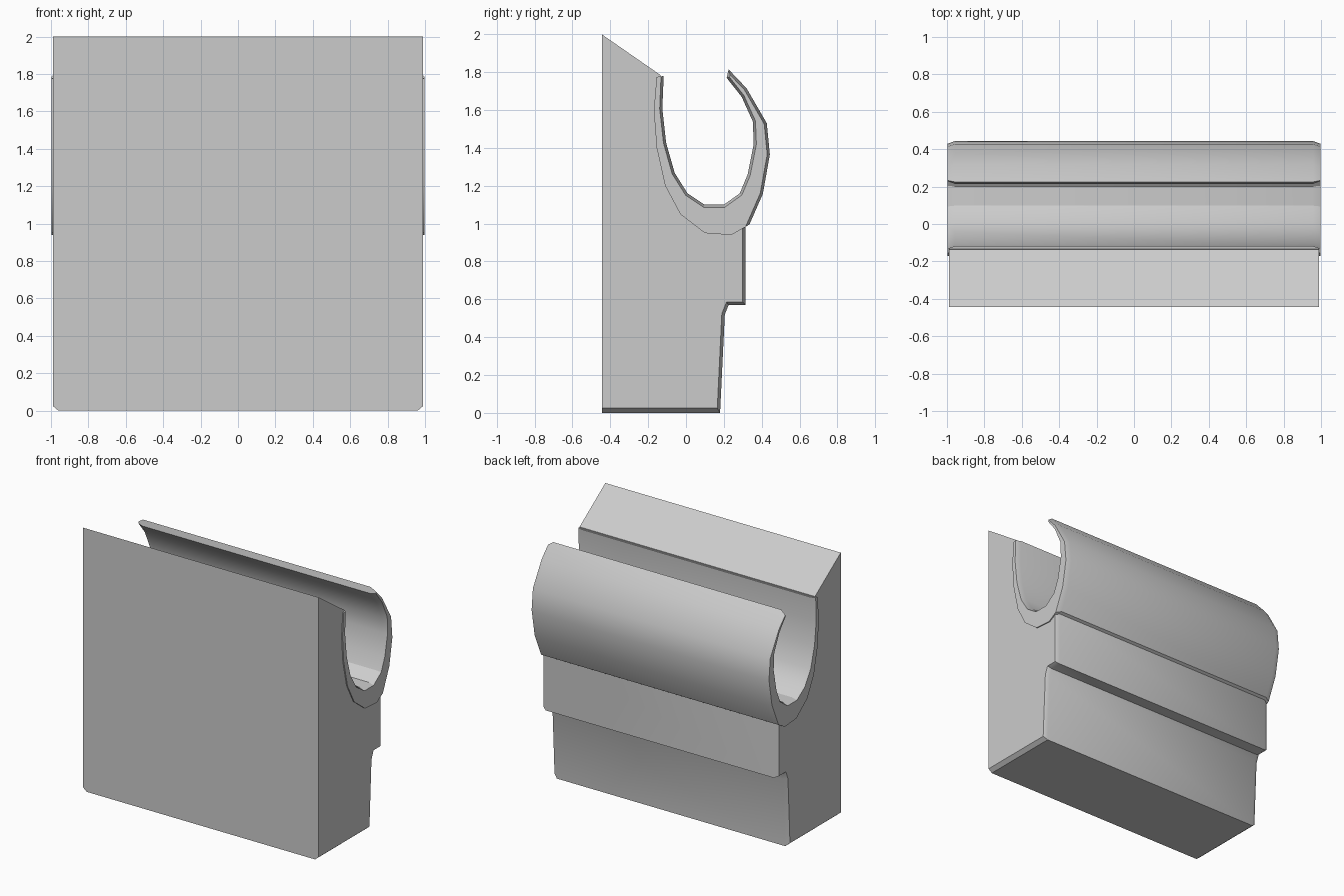
import bpy, bmesh, math
from mathutils import Vector

if "Cube" in bpy.data.objects:
    bpy.data.objects.remove(bpy.data.objects["Cube"])


def inset(points, amounts):
    """Move each edge of a counter-clockwise outline inward by its own amount."""
    pts = [Vector(p) for p in points]
    count = len(pts)
    normals = []
    for i in range(count):
        e = (pts[(i + 1) % count] - pts[i]).normalized()
        normals.append(Vector((-e.y, e.x)))
    out = []
    for i in range(count):
        a, b = normals[i - 1], normals[i]
        da, db = amounts[i - 1], amounts[i]
        det = a.x * b.y - a.y * b.x
        if abs(det) < 0.08:
            move = (a + b).normalized() * max(da, db)
        else:
            move = Vector(((da * b.y - db * a.y) / det, (a.x * db - b.x * da) / det))
        out.append(pts[i] + move)
    return out


def bevelled_extrusion(name, points, amounts, half, depth):
    """Extrude a y-z outline along x, with chamfered ends."""
    small = inset(points, amounts)
    bm = bmesh.new()
    rings = []
    for x, outline in ((-half, small), (-half + depth, points),
                       (half - depth, points), (half, small)):
        rings.append([bm.verts.new((x, p[0], p[1])) for p in outline])
    count = len(points)
    for r, s in zip(rings, rings[1:]):
        for i in range(count):
            j = (i + 1) % count
            bm.faces.new((r[i], r[j], s[j], s[i]))
    bm.faces.new(rings[0])
    bm.faces.new(rings[-1])
    bmesh.ops.recalc_face_normals(bm, faces=bm.faces)
    mesh = bpy.data.meshes.new(name)
    bm.to_mesh(mesh)
    bm.free()
    obj = bpy.data.objects.new(name, mesh)
    bpy.context.collection.objects.link(obj)
    bpy.ops.object.select_all(action='DESELECT')
    obj.select_set(True)
    bpy.context.view_layer.objects.active = obj
    bpy.ops.object.shade_smooth_by_angle(angle=math.radians(29))
    return obj


# Stepped block with a sloped top; its cradle edge hides inside the clip wall
block = [(-0.445, 0), (0.18, 0), (0.205, 0.52), (0.225, 0.57), (0.315, 0.57),
         (0.315, 1.0), (0.2, 1.03), (0.09, 1.03), (-0.03, 1.1), (-0.09, 1.22),
         (-0.13, 1.42), (-0.145, 1.6), (-0.135, 1.785), (-0.445, 2.0)]
bevelled_extrusion("block", block, [0.025] + [0.016] * 4 + [0] * 9, 0.99, 0.03)

# Open C-shaped clip: outer wall counter-clockwise, then back along the channel
outer = [(-0.155, 1.775), (-0.17, 1.6), (-0.155, 1.4), (-0.11, 1.2), (-0.03, 1.05),
         (0.1, 0.95), (0.24, 0.94), (0.335, 0.995), (0.406, 1.157), (0.443, 1.365),
         (0.427, 1.53), (0.32, 1.715), (0.225, 1.815)]
channel = [(0.215, 1.77), (0.294, 1.67), (0.353, 1.54), (0.358, 1.42), (0.326, 1.26),
           (0.284, 1.16), (0.2, 1.1), (0.098, 1.1), (0.008, 1.16), (-0.06, 1.268),
           (-0.105, 1.427), (-0.125, 1.607), (-0.118, 1.78)]
bevelled_extrusion("clip", outer + channel, [0] * 7 + [0.014] * 18 + [0], 0.998, 0.04)
